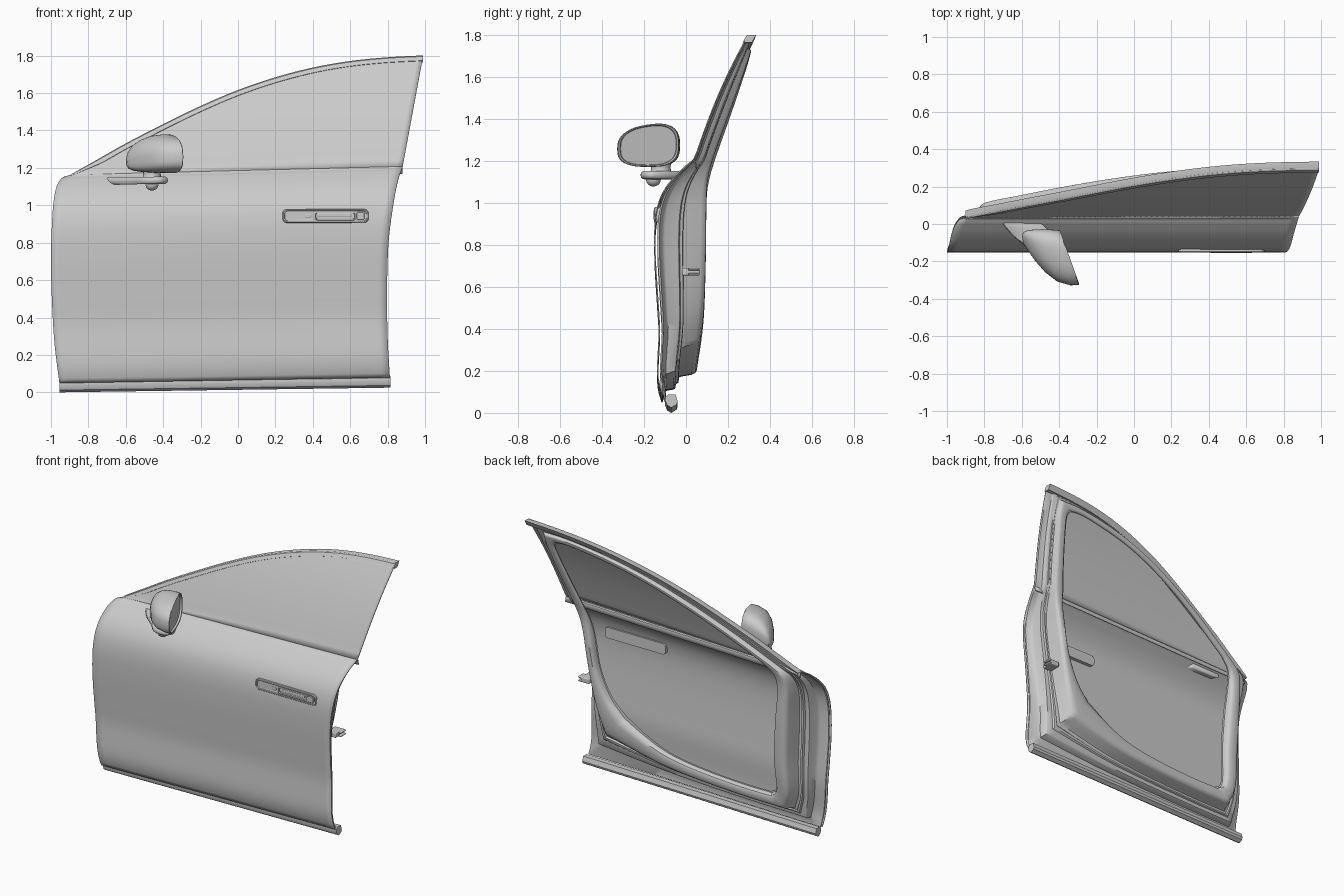
import bpy, bmesh, math
from mathutils import Vector as V

if "Cube" in bpy.data.objects:
    bpy.data.objects.remove(bpy.data.objects["Cube"])

def smooth_path(pts, n):
    # Catmull-Rom resample to n+1 points
    p = [V(q) for q in pts]
    p = [2 * p[0] - p[1]] + p + [2 * p[-1] - p[-2]]
    m, out = len(pts) - 1, []
    for i in range(n + 1):
        k = min(int(i * m / n), m - 1)
        t = i * m / n - k
        a, b, c, d = p[k:k + 4]
        out.append(0.5 * (2 * b + (c - a) * t + (2 * a - 5 * b + 4 * c - d) * t**2 + (3 * b - a - 3 * c + d) * t**3))
    return out

def table(pts):
    tab = smooth_path(pts, 150)
    def look(v):
        if v <= tab[0][0]:
            return tab[0][1]
        for a, b in zip(tab, tab[1:]):
            if v <= b[0]:
                return a[1] + (b[1] - a[1]) * (v - a[0]) / max(b[0] - a[0], 1e-6)
        return tab[-1][1]
    return look

def make(name, rows, closed=False, caps=False, thick=0, angle=35, bevel=0):
    bm = bmesh.new()
    vs = [[bm.verts.new(p) for p in r] for r in rows]
    n = len(rows[0])
    for a, b in zip(vs, vs[1:]):
        for i in range(n if closed else n - 1):
            j = (i + 1) % n
            bm.faces.new((a[i], a[j], b[j], b[i]))
    if caps:
        bm.faces.new(vs[0])
        bm.faces.new(vs[-1][::-1])
    bmesh.ops.recalc_face_normals(bm, faces=bm.faces)
    me = bpy.data.meshes.new(name)
    bm.to_mesh(me)
    bm.free()
    ob = bpy.data.objects.new(name, me)
    bpy.context.collection.objects.link(ob)
    bpy.ops.object.select_all(action='DESELECT')
    bpy.context.view_layer.objects.active = ob
    ob.select_set(True)
    if thick:
        m = ob.modifiers.new("thickness", 'SOLIDIFY')
        m.thickness, m.offset = thick, 0
    if bevel:
        m = ob.modifiers.new("bevel", 'BEVEL')
        m.width, m.segments = bevel, 3
    bpy.ops.object.shade_smooth_by_angle(angle=math.radians(angle))
    return ob

def rrect(cx, cz, w, h, r, y):
    out = []
    for k, (sx, sz) in enumerate([(1, 1), (-1, 1), (-1, -1), (1, -1)]):
        for i in range(7):
            a = math.pi / 2 * (k + i / 6)
            out.append(V((cx + sx * (w / 2 - r) + r * math.cos(a), y, cz + sz * (h / 2 - r) + r * math.sin(a))))
    return out

def lerp(a, b, t):
    return a + (b - a) * t

# Side profiles (z -> y) of the outer surface and the inner face
outer_y = table([(.06, -.085), (.10, -.115), (.2, -.135), (.4, -.127), (.55, -.135), (.75, -.147), (.9, -.147),
                 (1.0, -.13), (1.07, -.098), (1.13, -.05), (1.18, .003), (1.21, .035), (1.3, .068), (1.4, .105),
                 (1.5, .145), (1.6, .19), (1.7, .24), (1.8, .295)])
inner_y = table([(.06, -.04), (.15, .03), (.3, .06), (.5, .085), (.8, .095), (1.05, .098), (1.15, .11),
                 (1.25, .14), (1.4, .195), (1.55, .25), (1.7, .302), (1.8, .33)])
shift = lambda x: .045 * (.88 - x) / 1.8
fo = lambda x, z: outer_y(z + shift(x))
fi = lambda x, z: inner_y(z + shift(x))

# Outline curves in (x, z)
TOP = [(-.90, 1.16), (-.75, 1.245), (-.6, 1.33), (-.4, 1.433), (-.2, 1.53), (0, 1.615), (.2, 1.683),
       (.4, 1.735), (.6, 1.77), (.8, 1.79), (.99, 1.8)]
REAR = [(.88, 1.205), (.855, 1.13), (.83, 1.0), (.805, .8), (.797, .55), (.80, .3), (.812, .08)]
FRONT = [(-.955, .05), (-.98, .25), (-.993, .45), (-1, .7), (-.992, .95), (-.975, 1.08), (-.945, 1.14), (-.90, 1.16)]
top = smooth_path(TOP, 60)

# Outer door skin with a lip rolled in at the belt line
left, right = smooth_path(FRONT, 60), smooth_path(REAR[::-1], 60)
rows = []
for a, b in zip(left, right):
    rows.append([V((p.x, fo(p.x, p.y), p.y)) for p in (a.lerp(b, i / 40) for i in range(41))])
rows.append([p + V((0, .012, -.008)) for p in rows[-1]])
rows.append([p + V((0, .006, -.03)) for p in rows[-1]])
make("outer_skin", rows, thick=.006)

# Window glass
rows = []
for j in range(17):
    row = []
    for i, t in enumerate(top):
        p = V((lerp(-.90, .88, i / 60), lerp(1.16, 1.205, i / 60))).lerp(t, j / 16)
        row.append(V((p.x, fo(p.x, p.y) + .004, p.y)))
    rows.append(row)
make("window_glass", rows, thick=.006)

# Window frame moulding along the roof edge
rows = []
for i, t in enumerate(top):
    d = (top[min(i + 1, 60)] - top[max(i - 1, 0)]).normalized()
    n = V((d.y, -d.x))
    row = []
    for off, dy in [(.0, .04), (0, .002), (.004, -.004), (.026, -.004), (.028, .001), (.034, .001), (.036, .012), (.036, .04)]:
        q = t + n * off * min(1, .2 + i / 8)
        row.append(V((min(q.x, .99), fo(q.x, q.y) + dy, q.y)))
    rows.append(row)
make("window_frame", rows, closed=True, caps=True, angle=30)

# Inner door shell: stepped ring between the outline and the large opening
def loop(sections):
    out = []
    for pts, n in zip(sections, (60, 20, 40, 50, 40)):
        out += smooth_path(pts, n)[:-1]
    return out
edge = loop([TOP, [TOP[-1], REAR[0]], REAR, [REAR[-1], FRONT[0]], FRONT])
hole = loop([[(-.64, 1.20), (-.5, 1.28), (-.3, 1.39), (-.1, 1.485), (.1, 1.565), (.3, 1.625), (.5, 1.665), (.68, 1.69), (.78, 1.685)],
             [(.78, 1.685), (.795, 1.63), (.745, 1.4), (.69, 1.2)],
             [(.69, 1.2), (.65, 1.0), (.61, .78), (.53, .61), (.42, .5)],
             [(.42, .5), (.29, .42), (.15, .35), (0, .31), (-.2, .285), (-.45, .27), (-.66, .27)],
             [(-.66, .27), (-.71, .32), (-.70, .55), (-.715, .8), (-.735, 1.0), (-.72, 1.12), (-.64, 1.20)]])
rows = []
for t, w in [(.01, .0), (.02, .04), (.2, .1), (.25, .16), (.28, .40), (.30, .44), (.40, .46), (.42, .52), (.46, .53),
             (.48, .48), (.53, .50), (.56, .60), (.60, .88), (.64, .97), (.70, 1), (.86, 1), (.92, .96), (.95, .88), (.96, .80), (1, .79)]:
    row = []
    for a, b in zip(edge, hole):
        p = a.lerp(b, t)
        row.append(V((p.x, lerp(fo(p.x, p.y) + .012, fi(p.x, p.y), w), p.y)))
    rows.append(row)
make("inner_shell", rows, closed=True, angle=40)

# Sill strip under the skin
sec = [(-.10, .035), (-.09, .012), (-.07, 0), (-.045, .015), (-.04, .03), (-.05, .062), (-.085, .062), (-.098, .052)]
make("sill_strip", [[V((x, y, z + dz)) for y, z in sec] for x, dz in ((-.955, 0), (.815, .025))], closed=True, caps=True)

# Door handle: bezel plate, pull recess rim, grip and lock button
def plate(name, cx, cz, layers):
    make(name, [rrect(cx, cz, w, h, r, y) for w, h, r, y in layers], closed=True, caps=True, angle=30)
plate("handle_plate", .468, .943, [(.46, .074, .024, -.118), (.46, .074, .024, -.148), (.452, .066, .022, -.153),
      (.44, .056, .019, -.153), (.436, .052, .018, -.146), (.43, .048, .017, -.146)])
plate("handle_recess_rim", .52, .943, [(.225, .046, .014, -.14), (.225, .046, .014, -.152), (.219, .04, .012, -.154),
      (.212, .034, .01, -.154), (.208, .03, .009, -.1465)])
plate("handle_grip", .515, .948, [(.19, .018, .007, -.14), (.19, .018, .007, -.151), (.184, .012, .005, -.153)])
plate("handle_end_cap", .655, .943, [(.045, .044, .012, -.14), (.045, .044, .012, -.15), (.04, .039, .01, -.152)])
plate("lock_button", .375, .943, [(.036, .018, .007, -.14), (.036, .018, .007, -.149), (.03, .012, .005, -.151)])

# Wing mirror housing: egg-shaped sections from the glass to the nose
def egg(A, B, z0, z1, s=1, dx=0):
    out = []
    for i in range(40):
        a = 2 * math.pi * i / 40
        c, d = math.cos(a), math.sin(a)
        u = .5 + .5 * s * math.copysign(abs(c)**.7, c)
        h = s * math.copysign(abs(d)**.7, d)
        h = .5 + .5 * h
        h *= 1 - .2 * max(u, 0)**2
        out.append(V((lerp(A[0], B[0], u) + dx, lerp(A[1], B[1], u), lerp(z0, z1, h))))
    return out
f = ((-.40, -.033), (-.295, -.326), 1.172, 1.385)
make("mirror_housing", [egg(*f, .86, -.012), egg(*f, .9, -.012), egg(*f, .92, .002), egg(*f, .97, .004), egg(*f),
     egg((-.44, -.03), (-.34, -.328), 1.172, 1.385), egg((-.49, -.028), (-.41, -.308), 1.174, 1.377),
     egg((-.54, -.03), (-.475, -.258), 1.178, 1.355), egg((-.575, -.036), (-.53, -.195), 1.184, 1.325),
     egg((-.592, -.045), (-.572, -.135), 1.195, 1.29), egg((-.599, -.062), (-.593, -.1), 1.215, 1.255)],
     closed=True, caps=True, angle=40)

# Mirror arm, neck and lower knob
arm = smooth_path([(-.71, .01), (-.65, -.06), (-.57, -.13), (-.50, -.20), (-.42, -.215), (-.375, -.17), (-.40, -.10), (-.46, -.03), (-.50, .01)], 32)
mid = V((-.52, -.08))
make("mirror_arm", [[V((q.x, q.y, z + .012 * (q.x + .5))) for q in (mid.lerp(p, s) for p in arm)]
     for z, s in ((1.113, .9), (1.120, .98), (1.132, 1), (1.145, .98), (1.152, .9))], closed=True, caps=True, angle=50)
def ring(cx, cy, z, r):
    return [V((cx + r * math.cos(a), cy + r * math.sin(a), z)) for a in (2 * math.pi * i / 24 for i in range(24))]
make("mirror_neck", [ring(-.46, -.12, z, r) for z, r in ((1.13, .06), (1.155, .048), (1.175, .046), (1.2, .055))], closed=True, caps=True)
make("mirror_knob", [ring(-.46, -.155, 1.112 - .033 * math.sin(a), .034 * math.cos(a) + .001)
     for a in (math.pi / 2 * i / 8 for i in range(9))], closed=True, caps=True, angle=50)

# Latch on the rear shut face
def box(name, x0, x1, y0, y1, z0, z1):
    make(name, [[V((x, y0, z)), V((x, y1, z)), V((x, y1, z + z1 - z0)), V((x, y0, z + z1 - z0))]
         for x, z in ((x0, z0), (x1, z0))], closed=True, caps=True, bevel=.006)
box("latch_body", .69, .755, -.02, .065, .655, .69)
for z in (.655, .678):
    box("latch_prong", .74, .775, .01, .065, z, z + .012)
